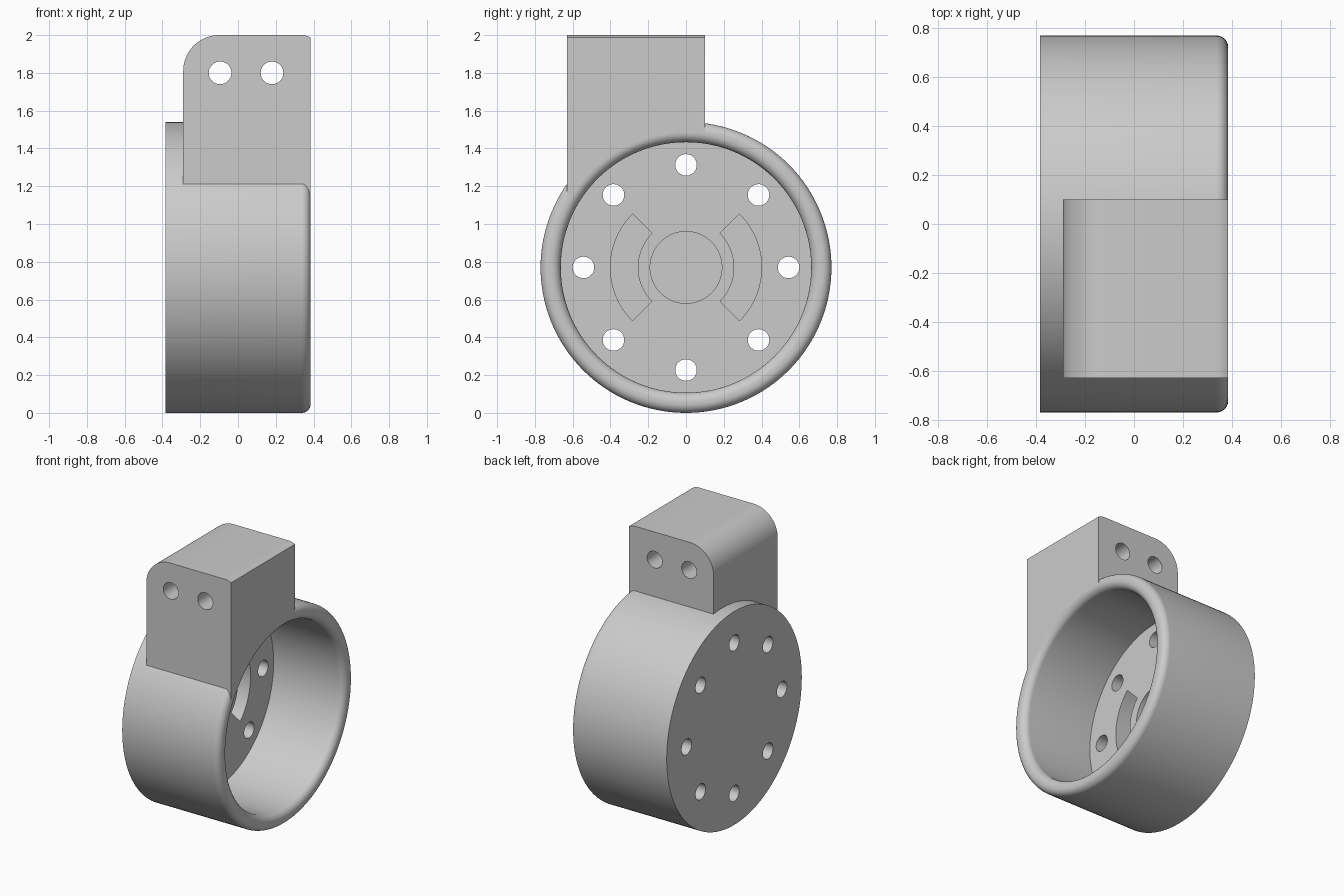
import bpy, bmesh, math
from mathutils import Vector

old = bpy.data.objects.get("Cube")
if old:
    bpy.data.objects.remove(old, do_unlink=True)

R, HALF, BORE, FLOOR = 0.77, 0.385, 0.663, -0.18
AXIS_Z = R
LIP = 0.05

grey = bpy.data.materials.new("plain grey")
grey.use_nodes = True
grey.diffuse_color = (0.6, 0.6, 0.6, 1)
grey.node_tree.nodes["Principled BSDF"].inputs["Base Color"].default_value = (0.6, 0.6, 0.6, 1)


def finish(name, bm):
    bmesh.ops.recalc_face_normals(bm, faces=bm.faces)
    mesh = bpy.data.meshes.new(name)
    bm.to_mesh(mesh)
    bm.free()
    mesh.materials.append(grey)
    obj = bpy.data.objects.new(name, mesh)
    bpy.context.collection.objects.link(obj)
    return obj


def lathe(name, profile, steps=128):
    """Solid of revolution about the cup axis from (x, radius) points, ends capped."""
    bm = bmesh.new()
    rings = []
    for x, r in profile:
        rings.append([bm.verts.new((x, r * math.cos(a), AXIS_Z + r * math.sin(a)))
                      for a in (math.tau * i / steps for i in range(steps))])
    for lo, hi in zip(rings, rings[1:]):
        for i in range(steps):
            j = (i + 1) % steps
            bm.faces.new((lo[i], lo[j], hi[j], hi[i]))
    bm.faces.new(rings[0])
    bm.faces.new(rings[-1])
    return finish(name, bm)


def prism(name, points, direction):
    """Extrude a closed outline along a direction."""
    bm = bmesh.new()
    face = bm.faces.new([bm.verts.new(p) for p in points])
    out = bmesh.ops.extrude_face_region(bm, geom=[face], use_keep_orig=True)
    bmesh.ops.translate(bm, vec=Vector(direction),
                        verts=[v for v in out["geom"] if isinstance(v, bmesh.types.BMVert)])
    return finish(name, bm)


def arc(cx, cy, r, start, end, n):
    return [(cx + r * math.cos(a), cy + r * math.sin(a))
            for a in (math.radians(start + (end - start) * i / n) for i in range(n + 1))]


def circle(cx, cy, r, n=40):
    return arc(cx, cy, r, 0, 360, n)[:-1]


def combine(target, other, operation):
    mod = target.modifiers.new(operation.lower(), 'BOOLEAN')
    mod.operation, mod.solver, mod.object = operation, 'EXACT', other
    bpy.context.view_layer.objects.active = target
    bpy.ops.object.modifier_apply(modifier=mod.name)
    bpy.data.objects.remove(other, do_unlink=True)


# Round cup with a rounded outer rim
rim = arc(HALF - 0.048, R - 0.048, 0.048, 90, 0, 10)
housing = lathe("cup_housing", [(-HALF, R)] + rim)

# Mounting block with one large and one slight rounded top edge
outline = [(-0.29, 1.0), (HALF, 1.0)]
outline += arc(0.335, 1.9, 0.1, 60, 90, 6)
outline += arc(-0.10, 1.81, 0.19, 90, 180, 20)
block = prism("mounting_block", [(x, -0.63, z) for x, z in outline], (0, 0.73, 0))
combine(housing, block, 'UNION')

# Bore with a flared lip
lip = arc(HALF - LIP, BORE + LIP, LIP, 270, 360, 10)
bore = lathe("bore_cutter", [(FLOOR, BORE)] + lip + [(HALF + 0.1, BORE + LIP)])
combine(housing, bore, 'DIFFERENCE')

# Bolt holes through the block
for x in (-0.095, 0.18):
    hole = prism("block_hole_cutter", [(px, -0.8, pz) for px, pz in circle(x, 1.80, 0.06)], (0, 1.1, 0))
    combine(housing, hole, 'DIFFERENCE')


def floor_cut(name, points, x0, x1):
    cutter = prism(name, [(x0, y, AXIS_Z + z) for y, z in points], (x1 - x0, 0, 0))
    combine(housing, cutter, 'DIFFERENCE')


# Ring of holes through the floor
for i in range(8):
    a = math.tau * i / 8
    floor_cut("floor_hole_cutter", circle(0.543 * math.cos(a), 0.543 * math.sin(a), 0.057),
              -HALF - 0.1, FLOOR + 0.1)

# Blind recesses in the floor: centre disc and two curved slots
floor_cut("disc_cutter", circle(0, 0, 0.19, 64), FLOOR - 0.15, FLOOR + 0.1)
for side in (0, 180):
    slot = arc(0, 0, 0.40, side - 45, side + 45, 24) + arc(0, 0, 0.255, side + 45, side - 45, 24)
    floor_cut("slot_cutter", slot, FLOOR - 0.15, FLOOR + 0.1)

# Smooth the curves, keep the edges crisp
bpy.ops.object.select_all(action='DESELECT')
housing.select_set(True)
bpy.context.view_layer.objects.active = housing
bpy.ops.object.shade_smooth_by_angle(angle=math.radians(30))
housing.name = "cup_housing_with_mount"
